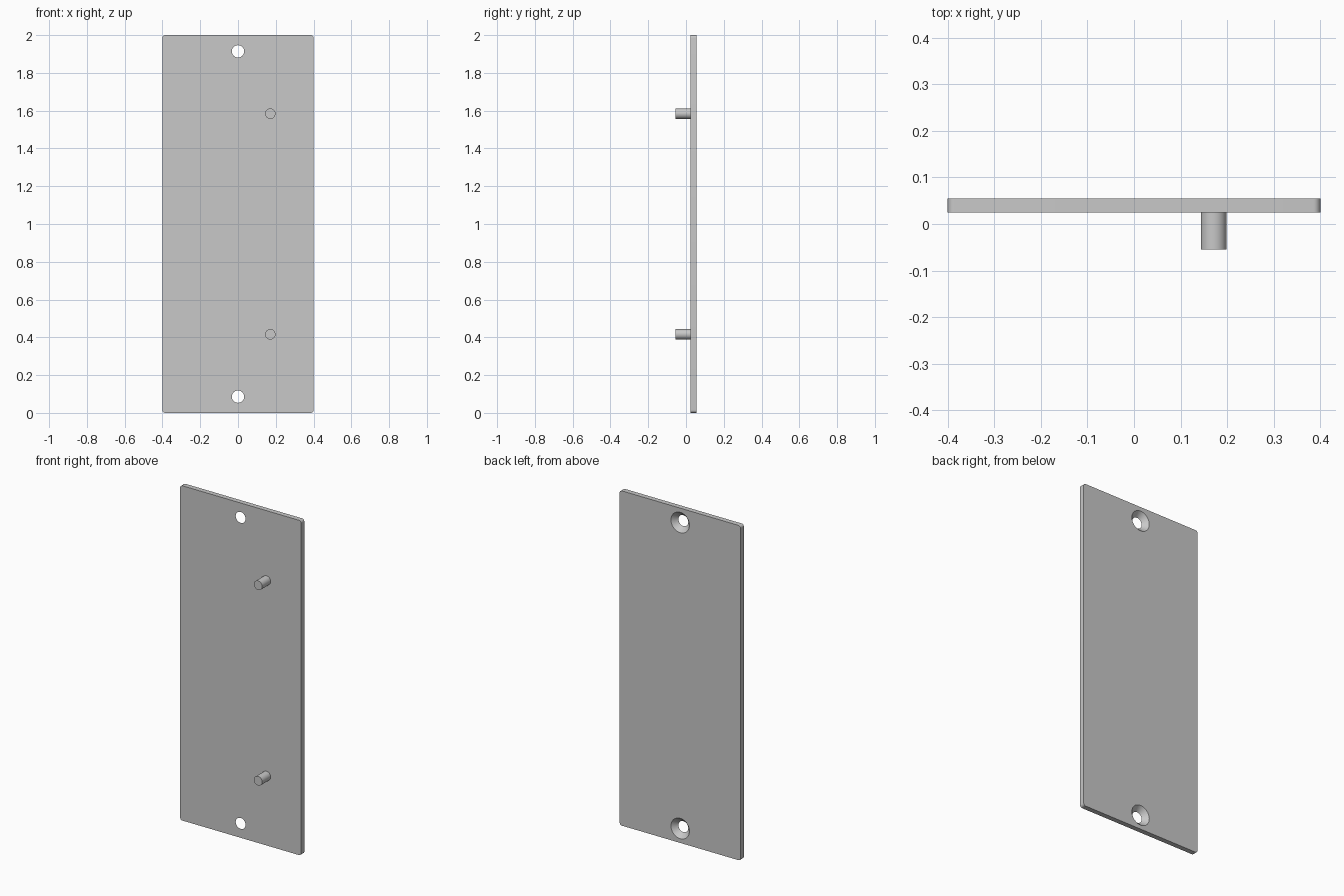
import bpy
import math

cube = bpy.data.objects.get("Cube")
if cube:
    bpy.data.objects.remove(cube, do_unlink=True)

FRONT, BACK = 0.025, 0.055      # panel faces along y
MID_Z = 1.0

grey = bpy.data.materials.new("light grey")
grey.use_nodes = True
grey.diffuse_color = (0.58, 0.58, 0.58, 1)
grey.node_tree.nodes["Principled BSDF"].inputs["Base Color"].default_value = grey.diffuse_color


def round_part(name, x, z, y0, y1, r0, r1):
    """Cylinder or cone along y, radius r0 at y0 and r1 at y1."""
    bpy.ops.mesh.primitive_cone_add(
        vertices=48, radius1=r0, radius2=r1, depth=y1 - y0,
        location=(x, (y0 + y1) / 2, z), rotation=(-math.pi / 2, 0, 0))
    obj = bpy.context.object
    obj.name = name
    obj.data.materials.append(grey)
    return obj


def smooth(obj):
    bpy.ops.object.select_all(action='DESELECT')
    obj.select_set(True)
    bpy.context.view_layer.objects.active = obj
    bpy.ops.object.shade_smooth_by_angle(angle=math.radians(30))


# Flat panel with rounded corners
bpy.ops.mesh.primitive_cube_add(size=1, location=(0, (FRONT + BACK) / 2, MID_Z))
panel = bpy.context.object
panel.name = "panel"
panel.scale = (0.8, BACK - FRONT, 2)
bpy.ops.object.transform_apply(location=False, rotation=False, scale=True)
panel.data.materials.append(grey)

weights = panel.data.attributes.new("bevel_weight_edge", 'FLOAT', 'EDGE')
for edge in panel.data.edges:
    a, b = (panel.data.vertices[i].co for i in edge.vertices)
    weights.data[edge.index].value = float(abs(a.y - b.y) > 0.001)
bevel = panel.modifiers.new("round corners", 'BEVEL')
bevel.limit_method = 'WEIGHT'
bevel.width = 0.015
bevel.segments = 6
bpy.ops.object.modifier_apply(modifier=bevel.name)

# Countersunk screw holes, wide at the back
HOLE, SINK, OVER = 0.0325, 0.061, 0.005
slope = (SINK - HOLE) / (BACK - FRONT)
for side in (-1, 1):
    cutter = round_part("hole_cutter", 0, MID_Z + side * 0.914, FRONT - OVER, BACK + OVER,
                        HOLE - slope * OVER, SINK + slope * OVER)
    cutter.hide_render = True
    cut = panel.modifiers.new("screw hole", 'BOOLEAN')
    cut.operation = 'DIFFERENCE'
    cut.solver = 'EXACT'
    cut.object = cutter
    bpy.context.view_layer.objects.active = panel
    bpy.ops.object.modifier_apply(modifier=cut.name)
    bpy.data.objects.remove(cutter, do_unlink=True)
smooth(panel)

# Pegs standing out of the front
for name, side in (("lower_peg", -1), ("upper_peg", 1)):
    smooth(round_part(name, 0.171, MID_Z + side * 0.584, -BACK, FRONT + 0.002, 0.0275, 0.0275))
